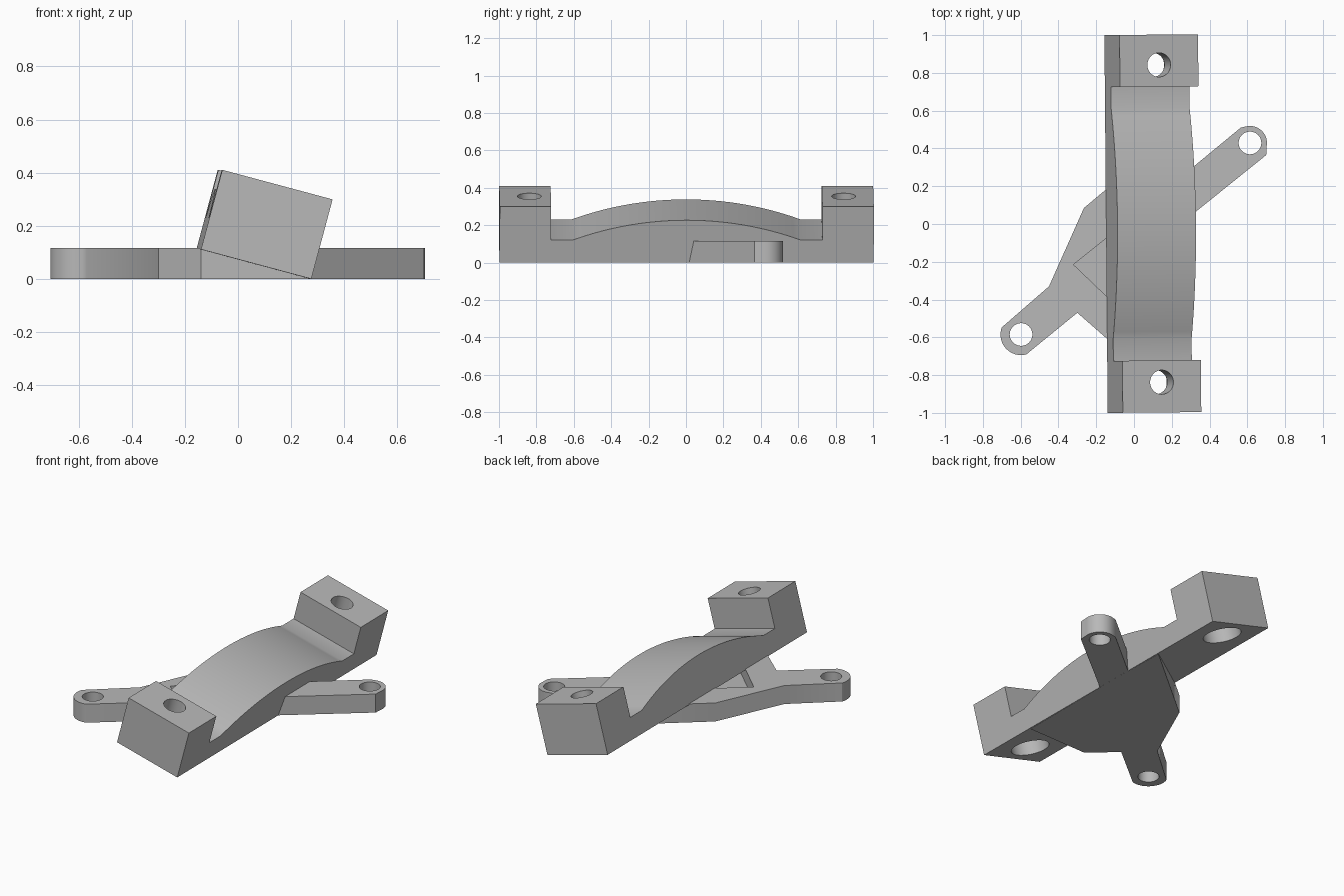
import bpy, bmesh
from math import radians, sin, cos, sqrt
from mathutils import Matrix, Vector

cube = bpy.data.objects.get("Cube")
if cube:
    bpy.data.objects.remove(cube, do_unlink=True)

grey = bpy.data.materials.new("plain_grey")
grey.use_nodes = True
COLOUR = (0.48, 0.48, 0.48, 1)
grey.diffuse_color = COLOUR
grey.node_tree.nodes["Principled BSDF"].inputs["Base Color"].default_value = COLOUR


def prism(name, outline, height, matrix=Matrix()):
    """Extrude a 2D outline along local z and place it with a matrix."""
    bm = bmesh.new()
    face = bm.faces.new([bm.verts.new((x, y, 0)) for x, y in outline])
    top = bmesh.ops.extrude_face_region(bm, geom=[face])["geom"]
    bmesh.ops.translate(bm, vec=(0, 0, height),
                        verts=[v for v in top if isinstance(v, bmesh.types.BMVert)])
    bm.transform(matrix)
    bmesh.ops.recalc_face_normals(bm, faces=bm.faces)
    mesh = bpy.data.meshes.new(name)
    bm.to_mesh(mesh)
    bm.free()
    mesh.materials.append(grey)
    obj = bpy.data.objects.new(name, mesh)
    bpy.context.collection.objects.link(obj)
    return obj


def arc(cx, cy, r, start, end, steps):
    angles = [radians(start + (end - start) * i / steps) for i in range(steps + 1)]
    return [(cx + r * cos(a), cy + r * sin(a)) for a in angles]


def circle(cx, cy, r):
    return arc(cx, cy, r, 0, 360, 48)[:-1]


def select_only(obj):
    bpy.ops.object.select_all(action='DESELECT')
    obj.select_set(True)
    bpy.context.view_layer.objects.active = obj


def cut(obj, cutter):
    cutter.hide_render = True
    mod = obj.modifiers.new("cut", 'BOOLEAN')
    mod.operation, mod.solver, mod.object = 'DIFFERENCE', 'EXACT', cutter
    select_only(obj)
    bpy.ops.object.modifier_apply(modifier=mod.name)
    bpy.data.objects.remove(cutter, do_unlink=True)


def finish(obj):
    select_only(obj)
    bpy.ops.object.shade_smooth_by_angle(angle=radians(30))


# Tilted arched bar with a raised block at each end
WIDTH, HEIGHT, LOW, RISE, HALF = 0.43, 0.31, 0.125, 0.11, 0.61
radius = (HALF ** 2 + RISE ** 2) / (2 * RISE)
side = [(1, 0), (1, HEIGHT), (0.725, HEIGHT), (0.725, LOW)]
for i in range(33):
    y = HALF - 2 * HALF * i / 32
    side.append((y, LOW + RISE - radius + sqrt(radius ** 2 - y * y)))
side += [(-y, z) for y, z in reversed(side[:4])]
place = (Matrix.Translation((-0.148, 0, 0.111)) @ Matrix.Rotation(radians(0.5), 4, 'Z')
         @ Matrix.Rotation(radians(15), 4, 'Y'))
sideways = Matrix(((0, 0, 1, 0), (1, 0, 0, 0), (0, 1, 0, 0), (0, 0, 0, 1)))
bar = prism("arched_bar", side, WIDTH, place @ sideways)

# Bolt holes with a wide counterbore from below
for y in (-0.84, 0.84):
    for r, z, h in ((0.064, -0.1, 0.6), (0.11, -0.1, 0.28)):
        shift = Matrix.Translation((0, 0, z))
        cut(bar, prism("hole_cutter", circle(WIDTH / 2, y, r), h, place @ shift))
finish(bar)

# Flat base plate with two rounded arms
THICK = 0.116
outline = [(-0.45, -0.33)]
outline += arc(-0.598, -0.585, 0.109, 160, 285, 16)
outline += [(-0.3, -0.47), (-0.14, -0.61), (0.265, -0.6), (0.265, 0.015), (0.7, 0.365)]
outline += arc(0.614, 0.429, 0.09, -10, 100, 14)
outline += [(0.565, 0.51), (0.262, 0.26), (0.255, 0.52), (-0.265, 0.085)]
plate = prism("base_plate", outline, THICK)
for x, y in ((-0.598, -0.585), (0.614, 0.429)):
    through = Matrix.Translation((0, 0, -0.1))
    cut(plate, prism("arm_hole_cutter", circle(x, y, 0.06), 0.4, through))

# Triangular pocket in the plate beside the bar
pocket = [(-0.32, -0.215), (0.04, -0.56), (0.04, 0.075)]
cut(plate, prism("pocket_cutter", pocket, 0.3, Matrix.Translation((0, 0, 0.03))))
finish(plate)
